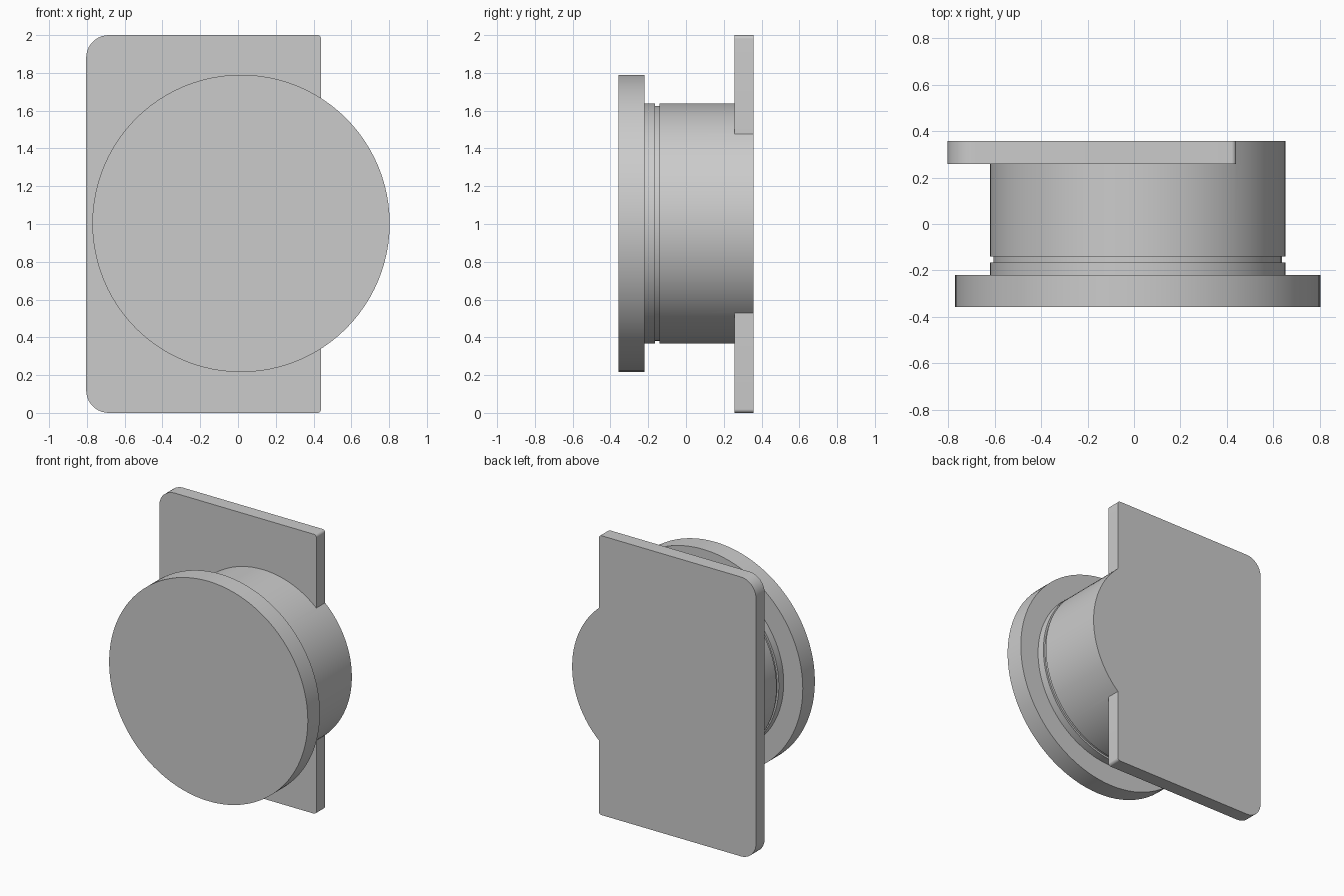
import bpy, bmesh
from math import sin, cos, pi, radians

if "Cube" in bpy.data.objects:
    bpy.data.objects.remove(bpy.data.objects["Cube"])

CX, CZ, SIDES = 0.016, 1.003, 96


def make_object(name, bm):
    bmesh.ops.recalc_face_normals(bm, faces=bm.faces)
    mesh = bpy.data.meshes.new(name)
    bm.to_mesh(mesh)
    bm.free()
    obj = bpy.data.objects.new(name, mesh)
    bpy.context.collection.objects.link(obj)
    return obj


def lathe(name, profile):
    """Closed turned solid along y from (radius, y) pairs."""
    bm = bmesh.new()
    rings = [[bm.verts.new((CX + r * cos(2 * pi * i / SIDES), y, CZ + r * sin(2 * pi * i / SIDES)))
              for i in range(SIDES)] for r, y in profile]
    for a, b in zip(rings, rings[1:]):
        for i in range(SIDES):
            j = (i + 1) % SIDES
            bm.faces.new((a[i], a[j], b[j], b[i]))
    bm.faces.new(rings[0])
    bm.faces.new(rings[-1])
    return make_object(name, bm)


def rounded_plate(name, x0, x1, z0, z1, y0, y1, r_left, r_right, steps=10):
    """Upright plate with different corner radii on its left and right."""
    bm = bmesh.new()
    verts = []
    corners = [(x1 - r_right, z1 - r_right, r_right), (x0 + r_left, z1 - r_left, r_left),
               (x0 + r_left, z0 + r_left, r_left), (x1 - r_right, z0 + r_right, r_right)]
    for q, (x, z, r) in enumerate(corners):
        for i in range(steps + 1):
            a = pi / 2 * (q + i / steps)
            verts.append(bm.verts.new((x + r * cos(a), y0, z + r * sin(a))))
    face = bm.faces.new(verts)
    new = bmesh.ops.extrude_face_region(bm, geom=[face])["geom"]
    bmesh.ops.translate(bm, vec=(0, y1 - y0, 0),
                        verts=[g for g in new if isinstance(g, bmesh.types.BMVert)])
    return make_object(name, bm)


# Turned body: front flange, neck, shallow groove, barrel
body = lathe("flanged_barrel", [
    (0.787, -0.357), (0.787, -0.22), (0.636, -0.22), (0.636, -0.165),
    (0.622, -0.165), (0.622, -0.14), (0.636, -0.14), (0.636, 0.357)])

# Back plate, flush with the barrel's rear face
plate = rounded_plate("back_plate", -0.804, 0.44, 0.0, 2.0, 0.258, 0.357, 0.12, 0.02)

# Fuse plate and barrel into one solid
union = body.modifiers.new("fuse_plate", 'BOOLEAN')
union.operation = 'UNION'
union.solver = 'EXACT'
union.object = plate
bpy.context.view_layer.objects.active = body
body.select_set(True)
bpy.ops.object.modifier_apply(modifier=union.name)
bpy.data.objects.remove(plate, do_unlink=True)
bpy.ops.object.shade_smooth_by_angle(angle=radians(30))
